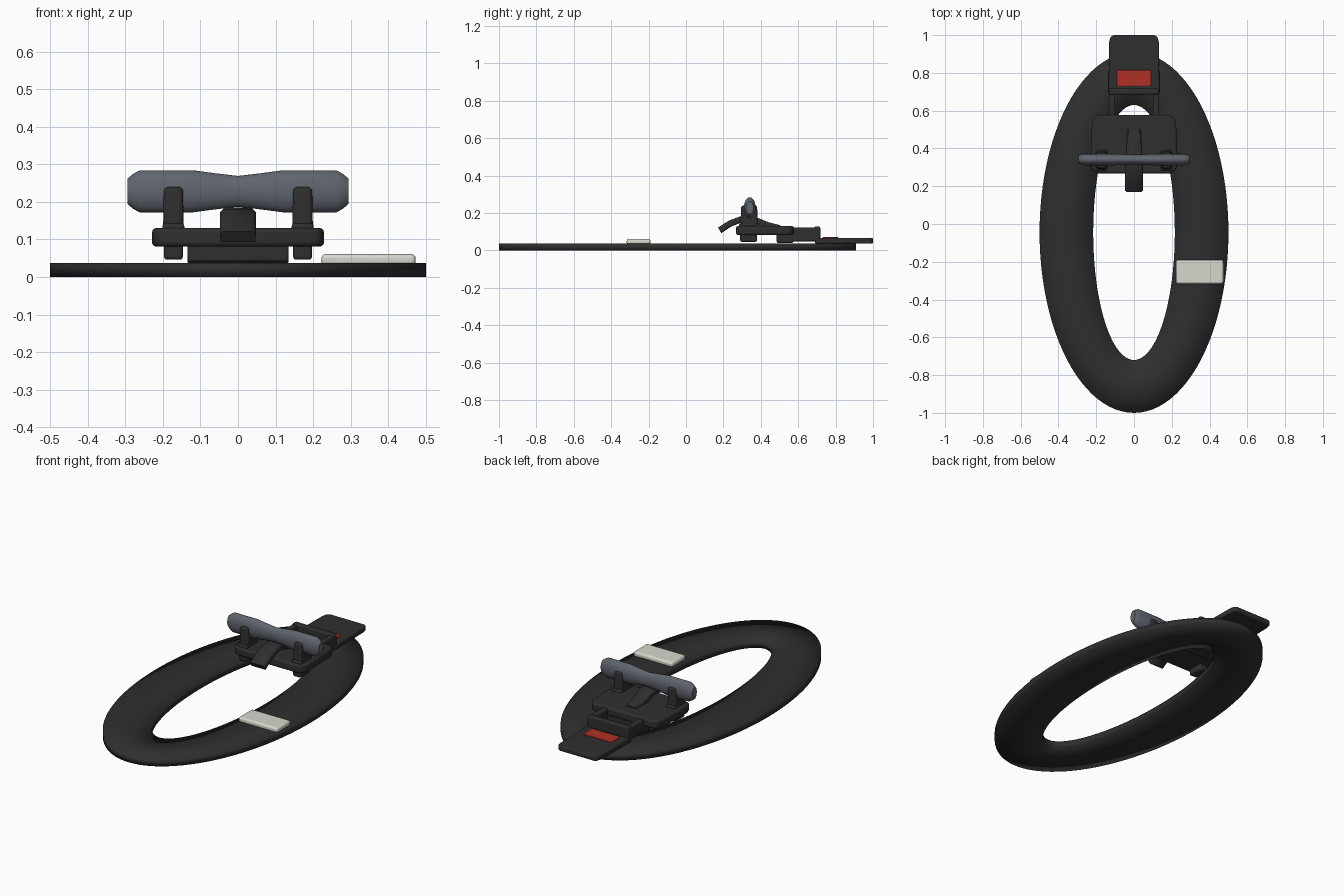
import bpy, bmesh, math
from mathutils import Vector

if "Cube" in bpy.data.objects:
    bpy.data.objects.remove(bpy.data.objects["Cube"], do_unlink=True)


def material(name, rgb):
    m = bpy.data.materials.new(name)
    m.use_nodes = True
    m.diffuse_color = (*rgb, 1)
    bsdf = m.node_tree.nodes["Principled BSDF"]
    bsdf.inputs["Base Color"].default_value = (*rgb, 1)
    bsdf.inputs["Roughness"].default_value = 0.6
    return m


BLACK = material("black_strap", (0.028, 0.028, 0.028))
STEEL = material("blue_grey", (0.115, 0.13, 0.155))
WHITE = material("off_white", (0.68, 0.68, 0.62))
RED = material("button_red", (0.44, 0.03, 0.018))


def finish(name, bm, mat, bevel=0, segments=3, angle=40):
    bmesh.ops.recalc_face_normals(bm, faces=bm.faces)
    mesh = bpy.data.meshes.new(name)
    bm.to_mesh(mesh)
    bm.free()
    mesh.materials.append(mat)
    ob = bpy.data.objects.new(name, mesh)
    bpy.context.collection.objects.link(ob)
    if bevel:
        mod = ob.modifiers.new("rounding", "BEVEL")
        mod.width, mod.segments, mod.limit_method = bevel, segments, "ANGLE"
    bpy.ops.object.select_all(action="DESELECT")
    ob.select_set(True)
    bpy.context.view_layer.objects.active = ob
    bpy.ops.object.shade_smooth_by_angle(angle=math.radians(angle))
    return ob


def loft(name, rings, mat, closed=False, **kw):
    """Skin a list of equal point loops, capping open ends."""
    bm = bmesh.new()
    loops = [[bm.verts.new(p) for p in ring] for ring in rings]
    pairs = list(zip(loops, loops[1:])) + ([(loops[-1], loops[0])] if closed else [])
    for a, b in pairs:
        for i in range(len(a)):
            j = (i + 1) % len(a)
            bm.faces.new((a[i], a[j], b[j], b[i]))
    if not closed:
        bm.faces.new(loops[0])
        bm.faces.new(loops[-1])
    return finish(name, bm, mat, **kw)


def box(name, x, y, z, mat, bevel=0.008, taper=1.0):
    """Rounded box from (min, max) ranges; taper scales the top."""
    cx, cy = sum(x) / 2, sum(y) / 2
    rings = []
    for h, s in ((z[0], 1), (z[1], taper)):
        rings.append([(cx + (px - cx) * s, cy + (py - cy) * s, h)
                      for px, py in ((x[0], y[0]), (x[1], y[0]), (x[1], y[1]), (x[0], y[1]))])
    return loft(name, rings, mat, bevel=bevel)


def slab(name, half, z, mat, bevel):
    """Plate from the right half of a symmetric outline."""
    outline = half + [(-x, y) for x, y in reversed(half)]
    return loft(name, [[(x, y, h) for x, y in outline] for h in z], mat, bevel=bevel)


# Oval strap, flat with softly shaded faces
H = 0.037
rings = []
for i in range(96):
    t = 2 * math.pi * i / 96
    c, s = math.cos(t), math.sin(t)
    rings.append([(a * c, -0.045 + b * s, h) for a, b, h in
                  ((0.5, 0.955, 0), (0.5, 0.955, H), (0.358, 0.815, H),
                   (0.216, 0.675, H), (0.216, 0.675, 0), (0.358, 0.815, 0))])
loft("strap", rings, BLACK, closed=True, angle=180)

# Keeper pad on the left side of the strap
box("keeper_pad", (0.222, 0.473), (-0.317, -0.19), (0.03, 0.061), WHITE, 0.011)

# Rear tab with release button
slab("rear_tab", [(0.135, 0.69), (0.132, 0.96), (0.125, 0.99), (0.11, 1.0)],
     (0.036, 0.066), BLACK, 0.006)
box("release_button", (-0.09, 0.09), (0.73, 0.815), (0.06, 0.071), RED, 0.004)

# Buckle frame: rear bar, two arms and a front bar below the plate
box("frame_rear_bar", (-0.133, 0.133), (0.685, 0.718), (0.05, 0.127), BLACK)
for side, sx in (("left", 1), ("right", -1)):
    box(f"frame_arm_{side}", sorted((sx * 0.1, sx * 0.133)), (0.5, 0.71), (0.048, 0.122), BLACK)
box("frame_front_bar", (-0.135, 0.135), (0.485, 0.575), (0.04, 0.09), BLACK)

# Main plate
slab("main_plate", [(0.19, 0.268), (0.218, 0.28), (0.229, 0.31), (0.229, 0.38),
                    (0.223, 0.53), (0.212, 0.563), (0.185, 0.577)],
     (0.081, 0.13), BLACK, 0.011)

# Posts carrying the crossbar
for side, sx in (("left", 1), ("right", -1)):
    def span(w):
        return (sx * 0.172 - w, sx * 0.172 + w)
    box(f"post_{side}", span(0.028), (0.29, 0.385), (0.1, 0.24), BLACK, 0.012, 0.9)
    box(f"post_base_{side}", span(0.031), (0.28, 0.395), (0.12, 0.143), BLACK, 0.006, 0.9)
    box(f"post_foot_{side}", span(0.025), (0.29, 0.38), (0.046, 0.09), BLACK, 0.008)

# Waisted crossbar with chamfered ends: x, half depth, half height
half_bar = [(0, 0.026, 0.041), (0.06, 0.028, 0.048), (0.12, 0.031, 0.056),
            (0.262, 0.031, 0.056), (0.28, 0.027, 0.046), (0.294, 0.02, 0.034)]
stations = [(-x, d, h) for x, d, h in reversed(half_bar[1:])] + half_bar
rings = [[(x, 0.341 + d * math.cos(k * math.pi / 12), 0.228 + h * math.sin(k * math.pi / 12))
          for k in range(24)] for x, d, h in stations]
loft("crossbar", rings, STEEL, angle=50)

# Curved tongue: y, z, half width along its centre line
path = [(0.5, 0.118, 0.036), (0.44, 0.133, 0.038), (0.385, 0.155, 0.041),
        (0.335, 0.168, 0.044), (0.29, 0.164, 0.048), (0.235, 0.143, 0.048),
        (0.18, 0.107, 0.047)]
rings = []
for i, (y, z, w) in enumerate(path):
    p, q = path[max(i - 1, 0)], path[min(i + 1, len(path) - 1)]
    n = Vector((0, q[1] - p[1], p[0] - q[0])).normalized() * 0.017
    mid = Vector((0, y, z))
    rings.append([mid + n * v + Vector((w * u, 0, 0)) for u, v in
                  ((-1, -0.7), (-0.9, -1), (0.9, -1), (1, -0.7),
                   (1, 0.5), (0.82, 1), (-0.82, 1), (-1, 0.5))])
loft("tongue", rings, BLACK, angle=50)
